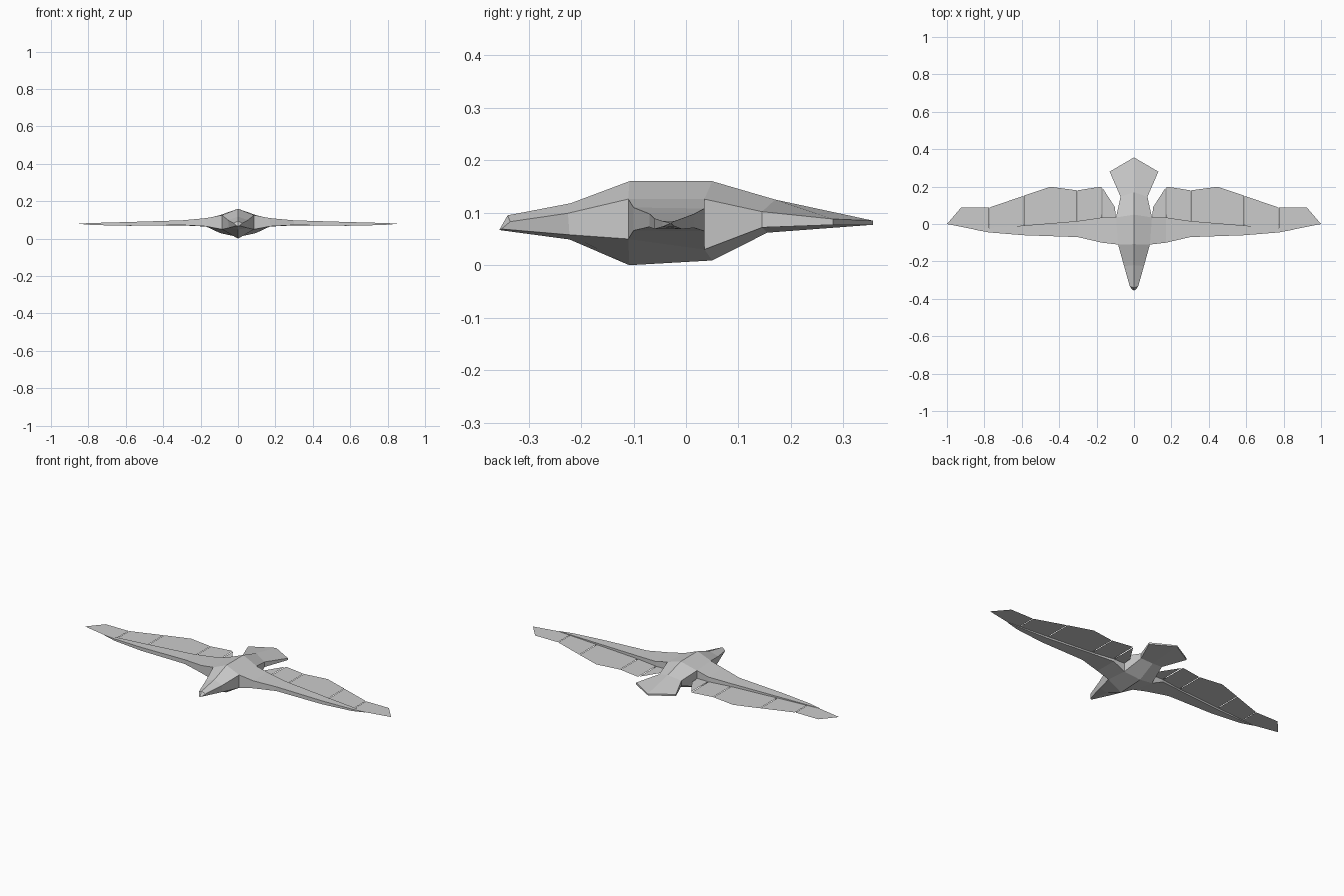
import bpy, bmesh
from mathutils import Matrix

if "Cube" in bpy.data.objects:
    bpy.data.objects.remove(bpy.data.objects["Cube"])

grey = bpy.data.materials.new("light_grey")
grey.diffuse_color = (0.6, 0.6, 0.6, 1)
grey.use_nodes = True
grey.node_tree.nodes["Principled BSDF"].inputs["Base Color"].default_value = grey.diffuse_color


def finish(name, bm, flat=False):
    """Mirror the right half across x = 0 and make an object of it."""
    bmesh.ops.mirror(bm, geom=bm.verts[:] + bm.edges[:] + bm.faces[:],
                     matrix=Matrix.Identity(4), merge_dist=0.0005, axis='X')
    if flat:
        bm.normal_update()
        for f in bm.faces:
            if f.normal.z < 0:
                f.normal_flip()
    else:
        bmesh.ops.recalc_face_normals(bm, faces=bm.faces[:])
    me = bpy.data.meshes.new(name)
    bm.to_mesh(me)
    bm.free()
    me.materials.append(grey)
    ob = bpy.data.objects.new(name, me)
    bpy.context.collection.objects.link(ob)


def loft(bm, rings, closed):
    """Skin four-point rings, with a cap at both ends."""
    rows = [[bm.verts.new(p) for p in r] for r in rings]
    n = len(rows[0])
    for a, b in zip(rows, rows[1:]):
        for i in range(n if closed else n - 1):
            j = (i + 1) % n
            bm.faces.new((a[i], a[j], b[j], b[i]))
    bm.faces.new(rows[0])
    bm.faces.new(rows[-1])


# Body from beak to tail: top ridge, upper side, lower side, keel
bm = bmesh.new()
loft(bm, [
    [(0, -.34, .095), (.022, -.335, .083), (.008, -.352, .069), (0, -.356, .067)],
    [(0, -.22, .118), (.053, -.225, .099), (.050, -.222, .058), (0, -.222, .049)],
    [(0, -.108, .16), (.085, -.11, .126), (.085, -.11, .05), (0, -.108, 0)],
    [(0, .05, .16), (.096, .035, .126), (.096, .035, .03), (0, .05, .009)],
    [(0, .17, .125), (.072, .145, .102), (.072, .145, .072), (0, .155, .062)],
    [(0, .356, .085), (.13, .28, .088), (.13, .28, .077), (0, .356, .077)],
], False)
finish("body_and_tail", bm)

# Wing arms: x, front y, rear y, then z of front top, rear top, rear bottom, front bottom
arm = [
    (.17, -.10, .035, .110, .108, .065, .066),
    (.30, -.07, .016, .098, .098, .071, .073),
    (.59, -.06, -.008, .089, .089, .069, .069),
    (.775, -.045, -.022, .084, .084, .074, .073),
    (.85, -.031, -.028, .081, .081, .079, .079),
]
bm = bmesh.new()
rings = [[(.085, -.11, .126), (.096, .035, .126), (.096, .035, .03), (.085, -.11, .05)]]
for x, yf, yr, a, b, c, d in arm:
    rings.append([(x, yf, a), (x, yr, b), (x, yr, c), (x, yf, d)])
loft(bm, rings, True)
finish("wing_arms", bm)

# Flat feather panels, front edges tucked into the arms
feathers = [
    [(.095, .01), (.168, .01), (.168, .192), (.102, .09)],
    [(.172, .01), (.302, -.01), (.302, .18), (.186, .198), (.174, .198)],
    [(.306, -.01), (.588, -.03), (.588, .152), (.446, .199), (.306, .18)],
    [(.592, -.03), (.773, -.035), (.773, .088), (.592, .15)],
    [(.776, -.044), (1, 0), (.925, .087), (.776, .087)],
]
bm = bmesh.new()
for f in feathers:
    bm.faces.new([bm.verts.new((x, y, .08)) for x, y in f])
finish("feathers", bm, flat=True)
